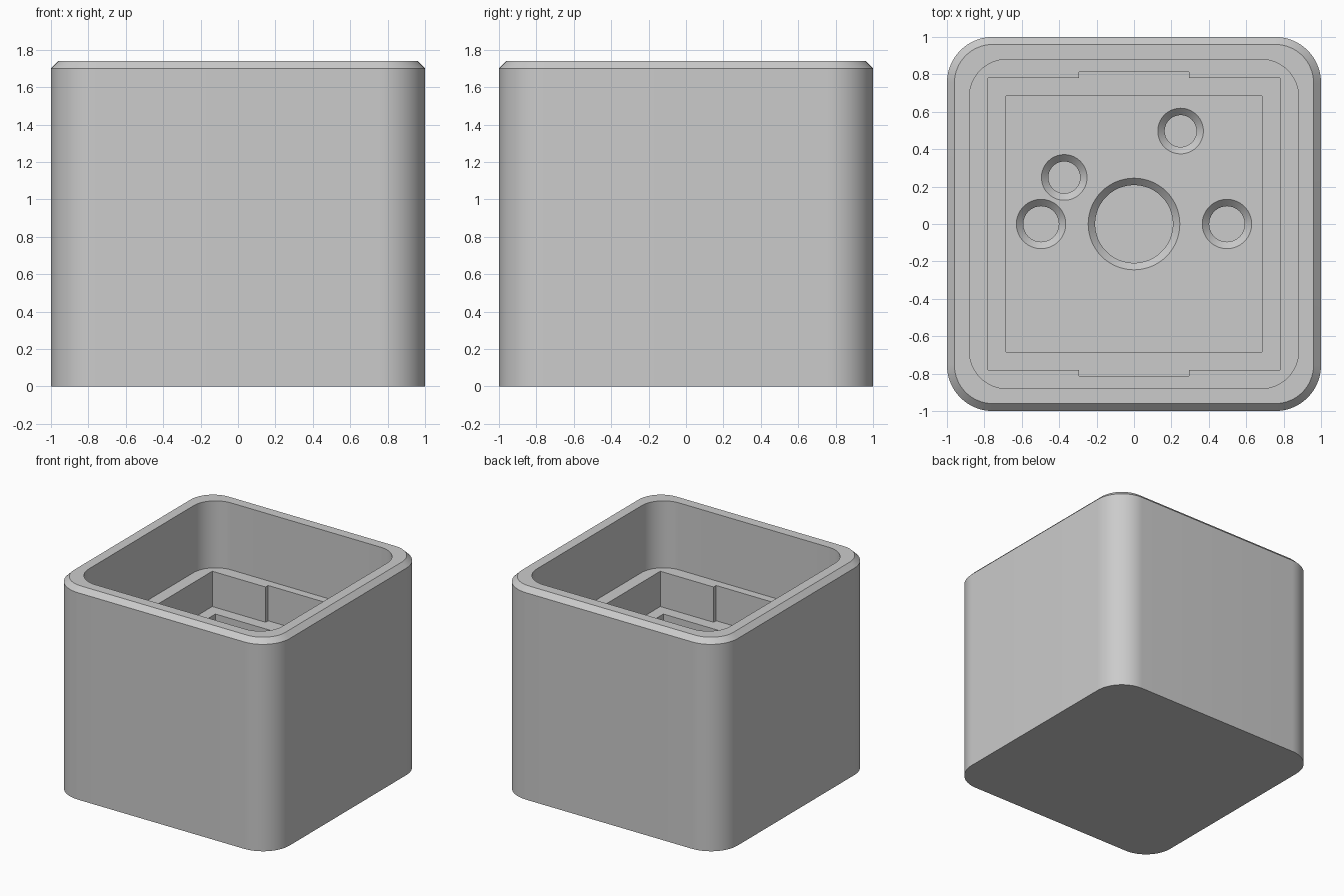
import bpy, bmesh, math

if "Cube" in bpy.data.objects:
    bpy.data.objects.remove(bpy.data.objects["Cube"])

RIM, LEDGE, SEAT, FLOOR, HOLE_END = 1.74, 1.19, 0.90, 0.41, 0.09


def rounded_square(half, r, seg=16):
    pts = []
    for k, (sx, sy) in enumerate([(1, 1), (-1, 1), (-1, -1), (1, -1)]):
        for i in range(seg + 1):
            a = math.pi / 2 * (k + i / seg)
            pts.append((sx * (half - r) + r * math.cos(a), sy * (half - r) + r * math.sin(a)))
    return pts


def circle(r, cx=0, cy=0, n=64):
    return [(cx + r * math.cos(2 * math.pi * i / n), cy + r * math.sin(2 * math.pi * i / n))
            for i in range(n)]


def loft(name, sections):
    """Closed solid through (outline, z) sections, bottom to top."""
    bm = bmesh.new()
    rings = [[bm.verts.new((x, y, z)) for x, y in pts] for pts, z in sections]
    for a, b in zip(rings, rings[1:]):
        for i in range(len(a)):
            j = (i + 1) % len(a)
            bm.faces.new((a[i], a[j], b[j], b[i]))
    bm.faces.new(rings[0][::-1])
    bm.faces.new(rings[-1])
    bmesh.ops.recalc_face_normals(bm, faces=bm.faces)
    mesh = bpy.data.meshes.new(name)
    bm.to_mesh(mesh)
    bm.free()
    ob = bpy.data.objects.new(name, mesh)
    bpy.context.collection.objects.link(ob)
    return ob


# Outer block with rounded corners and a chamfered rim
body = loft("switch_housing", [(rounded_square(1.0, 0.245), 0),
                               (rounded_square(1.0, 0.245), RIM - 0.04),
                               (rounded_square(0.96, 0.205), RIM)])

# Stepped cavity: rounded opening, notched seat, square well
quarter = [(0.78, 0.78), (0.295, 0.78), (0.295, 0.813)]
upper = quarter + [(-x, y) for x, y in reversed(quarter)]
notched = upper + [(-x, -y) for x, y in upper]
well = [(0.685, 0.685), (-0.685, 0.685), (-0.685, -0.685), (0.685, -0.685)]
cutters = []
for name, outline, z0, z1 in [("opening_cutter", rounded_square(0.88, 0.2), LEDGE, RIM + 0.2),
                              ("seat_cutter", notched, SEAT, LEDGE + 0.1),
                              ("well_cutter", well, FLOOR, SEAT + 0.1)]:
    cutters.append(loft(name, [(outline, z0), (outline, z1)]))

# Countersunk blind holes in the well floor
for cx, cy, r in [(0, 0, 0.208), (-0.497, 0, 0.095), (0.497, 0, 0.095),
                  (-0.373, 0.249, 0.085), (0.249, 0.497, 0.085)]:
    c = 0.037
    cutters.append(loft("pin_hole_cutter", [(circle(r, cx, cy), HOLE_END),
                                            (circle(r, cx, cy), FLOOR - c),
                                            (circle(r + c, cx, cy), FLOOR),
                                            (circle(r + c, cx, cy), FLOOR + 0.05)]))

bpy.context.view_layer.objects.active = body
body.select_set(True)
for cutter in cutters:
    cutter.hide_render = True
    mod = body.modifiers.new(cutter.name, 'BOOLEAN')
    mod.operation, mod.solver, mod.object = 'DIFFERENCE', 'EXACT', cutter
    bpy.ops.object.modifier_apply(modifier=mod.name)
for cutter in cutters:
    bpy.data.objects.remove(cutter)

bpy.ops.object.shade_smooth_by_angle(angle=math.radians(30))
